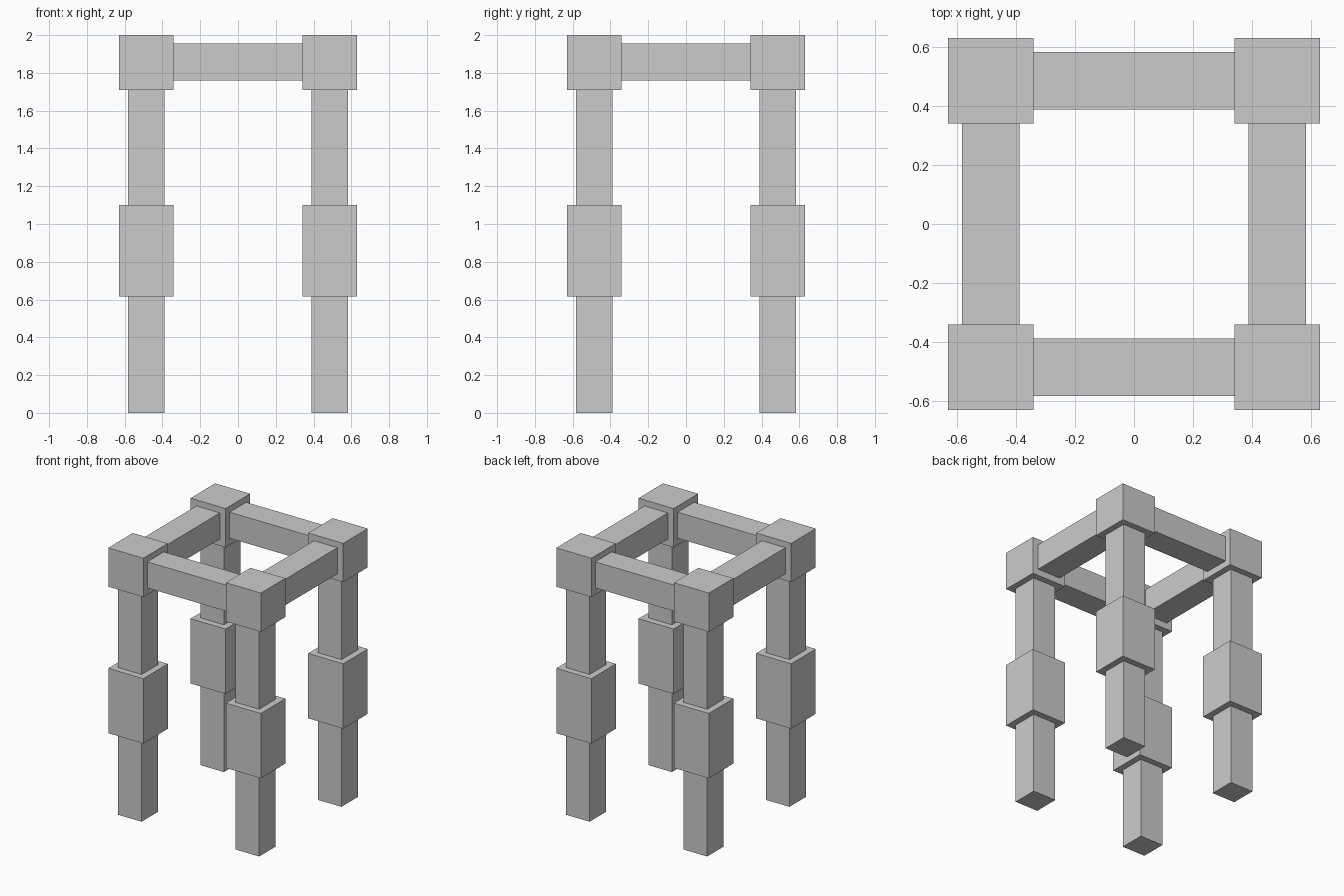
import bpy

if "Cube" in bpy.data.objects:
    bpy.data.objects.remove(bpy.data.objects["Cube"])

C = 0.486        # distance of each post axis from the centre
BLOCK = 0.29     # width of the thick blocks
BAR = 0.195      # width of the thin legs and rails
INNER = C - BLOCK / 2


def box(name, lo, hi):
    """Axis-aligned box between two corners."""
    bpy.ops.mesh.primitive_cube_add(
        size=1, location=[(a + b) / 2 for a, b in zip(lo, hi)])
    ob = bpy.context.object
    ob.name = name
    ob.scale = [b - a for a, b in zip(lo, hi)]
    bpy.ops.object.transform_apply(location=False, rotation=False, scale=True)
    return ob


def post_part(name, x, y, width, z0, z1):
    """Square post section centred on x, y."""
    h = width / 2
    return box(name, (x - h, y - h, z0), (x + h, y + h, z1))


# Four legs, each with a thick middle block and a corner block on top
for sx, side in ((-1, "left"), (1, "right")):
    for sy, end in ((-1, "front"), (1, "back")):
        x, y = sx * C, sy * C
        tag = f"{end}_{side}"
        post_part(f"lower_leg_{tag}", x, y, BAR, 0, 0.615)
        post_part(f"leg_block_{tag}", x, y, BLOCK, 0.615, 1.10)
        post_part(f"upper_leg_{tag}", x, y, BAR, 1.10, 1.71)
        post_part(f"corner_block_{tag}", x, y, BLOCK, 1.71, 2.0)

# Rails joining the corner blocks
z0, z1 = 1.76, 1.955
for s, end, side in ((-1, "front", "left"), (1, "back", "right")):
    a, b = s * C - BAR / 2, s * C + BAR / 2
    box(f"{end}_rail", (-INNER, a, z0), (INNER, b, z1))
    box(f"{side}_rail", (a, -INNER, z0), (b, INNER, z1))
